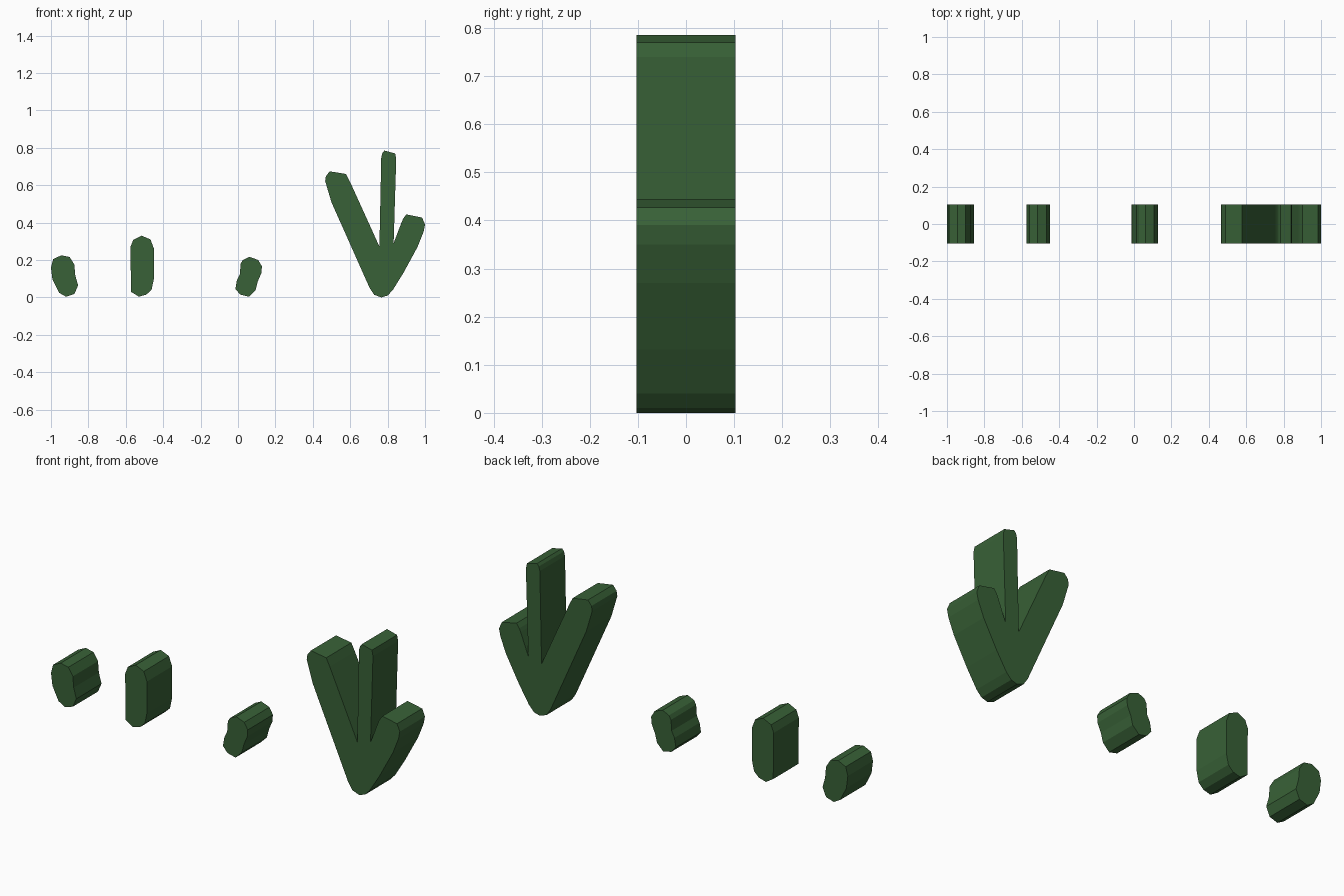
import bpy, bmesh

green = bpy.data.materials.new("leaf green")
green.diffuse_color = (0.040, 0.120, 0.038, 1)
DEPTH = 0.103


def slab(name, outline):
    """Extrude a front-view outline (x, z) through the full depth."""
    bm = bmesh.new()
    face = bm.faces.new([bm.verts.new((x, -DEPTH, z)) for x, z in outline])
    geo = bmesh.ops.extrude_face_region(bm, geom=[face])["geom"]
    bmesh.ops.translate(bm, vec=(0, 2 * DEPTH, 0),
                        verts=[v for v in geo if isinstance(v, bmesh.types.BMVert)])
    bmesh.ops.recalc_face_normals(bm, faces=bm.faces)
    mesh = bpy.data.meshes.new(name)
    bm.to_mesh(mesh)
    bm.free()
    mesh.materials.append(green)
    obj = bpy.data.objects.new(name, mesh)
    bpy.context.collection.objects.link(obj)


# Bent sprout on the far left
slab("left_sprout", [
    (-0.945, 0.225), (-0.900, 0.216), (-0.875, 0.175), (-0.870, 0.118),
    (-0.855, 0.064), (-0.875, 0.018), (-0.920, 0.004), (-0.957, 0.025),
    (-0.992, 0.096), (-1.000, 0.160), (-0.988, 0.205)])

# Straight upright sprout
slab("middle_sprout", [
    (-0.575, 0.270), (-0.560, 0.308), (-0.515, 0.330), (-0.468, 0.310),
    (-0.450, 0.262), (-0.450, 0.098), (-0.462, 0.042), (-0.490, 0.015),
    (-0.530, 0.004), (-0.572, 0.030)])

# Short sprout leaning right
slab("right_sprout", [
    (0.062, 0.217), (0.108, 0.200), (0.128, 0.166), (0.125, 0.130),
    (0.106, 0.086), (0.094, 0.040), (0.058, 0.004), (0.012, 0.015),
    (-0.014, 0.045), (-0.006, 0.092), (0.010, 0.124), (0.014, 0.180),
    (0.026, 0.200)])

# Three-bladed tuft
slab("grass_tuft", [
    # left blade
    (0.466, 0.622), (0.470, 0.648), (0.490, 0.674), (0.578, 0.660),
    (0.598, 0.620), (0.680, 0.440), (0.756, 0.272),
    # centre blade
    (0.766, 0.750), (0.772, 0.772), (0.782, 0.785), (0.840, 0.770),
    (0.846, 0.740), (0.832, 0.290),
    # right blade
    (0.876, 0.405), (0.884, 0.422), (0.900, 0.444), (0.984, 0.427),
    (1.000, 0.390), (0.992, 0.350), (0.960, 0.270), (0.885, 0.132),
    # rounded base
    (0.828, 0.040), (0.800, 0.010), (0.766, 0.000), (0.728, 0.014),
    (0.704, 0.050), (0.500, 0.508)])
